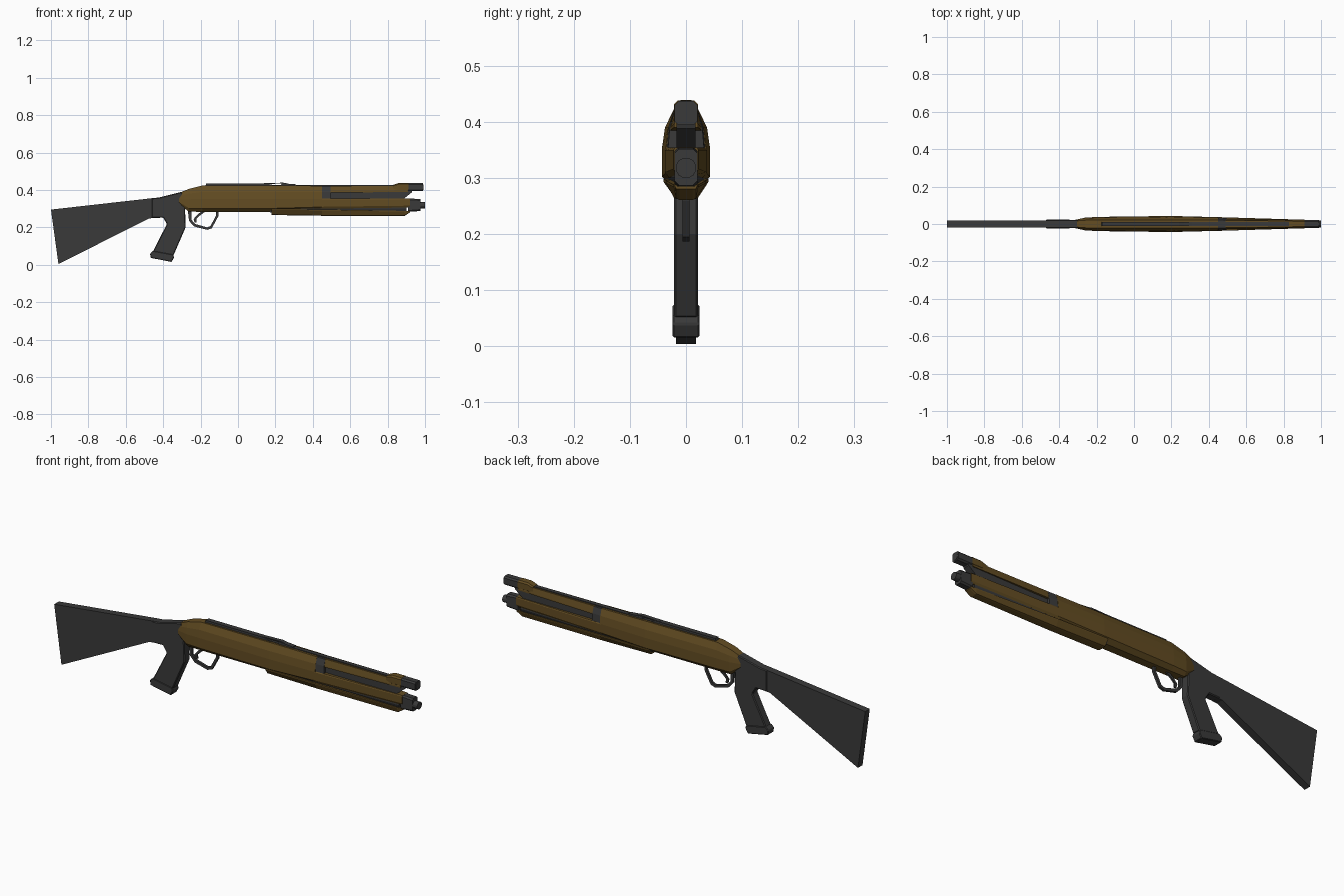
import bpy, bmesh, math


def material(name, rgb):
    m = bpy.data.materials.new(name)
    m.diffuse_color = (*rgb, 1)
    return m


DARK = material("dark grey", (0.042, 0.042, 0.042))
BROWN = material("olive brown", (0.125, 0.073, 0.016))


def finish(name, bm, mat, bevel=0):
    bmesh.ops.recalc_face_normals(bm, faces=bm.faces)
    me = bpy.data.meshes.new(name)
    bm.to_mesh(me)
    bm.free()
    me.materials.append(mat)
    ob = bpy.data.objects.new(name, me)
    bpy.context.collection.objects.link(ob)
    if bevel:
        b = ob.modifiers.new("bevel", 'BEVEL')
        b.width, b.segments, b.limit_method = bevel, 1, 'ANGLE'
    return ob


def plate(name, pts, half, mat, bevel=0):
    """Side profile (x, z) given a thickness along y."""
    bm = bmesh.new()
    a = [bm.verts.new((x, -half, z)) for x, z in pts]
    b = [bm.verts.new((x, half, z)) for x, z in pts]
    bm.faces.new(a)
    bm.faces.new(b[::-1])
    for i in range(len(pts)):
        j = (i + 1) % len(pts)
        bm.faces.new((a[i], a[j], b[j], b[i]))
    return finish(name, bm, mat, bevel)


def loft(name, sections, mat):
    """Sections (x, half profile [(y, z)] from top to bottom), mirrored over y."""
    bm = bmesh.new()
    rings = []
    for x, half in sections:
        full = half + [(-y, z) for y, z in reversed(half)]
        rings.append([bm.verts.new((x, y, z)) for y, z in full])
    for r, s in zip(rings, rings[1:]):
        for i in range(len(r)):
            j = (i + 1) % len(r)
            bm.faces.new((r[i], r[j], s[j], s[i]))
    bm.faces.new(rings[0])
    bm.faces.new(rings[-1])
    return finish(name, bm, mat)


def tube(name, x0, x1, z, r, mat, n=12):
    prof = [(r * math.sin(math.pi * (i + .5) / (n / 2)),
             z + r * math.cos(math.pi * (i + .5) / (n / 2))) for i in range(n // 2)]
    return loft(name, [(x0, prof), (x1, prof)], mat)


def box_profile(half, z0, z1, c):
    return [(half - c, z1), (half, z1 - c), (half, z0 + c), (half - c, z0)]


# Stock and pistol grip
plate("stock", [(-1, .295), (-.45, .357), (-.45, .25), (-.475, .248), (-.96, .004)], .018, DARK)
plate("grip", [(-.46, .356), (-.42, .36), (-.30, .39), (-.27, .32), (-.283, .30),
               (-.28, .2), (-.345, .05), (-.455, .07), (-.38, .218),
               (-.40, .252), (-.46, .25)], .0215, DARK, .004)
plate("grip_base", [(-.455, .075), (-.47, .06), (-.467, .037), (-.355, .015),
                    (-.342, .04), (-.347, .055)], .024, DARK, .003)


# Receiver with faceted cross-section
def body(w, top, shoulder, waist, low, bottom, tw, bw):
    return [(tw, top), (w * .87, shoulder), (w, waist), (w, low), (bw, bottom)]


loft("receiver", [
    (-.315, body(.022, .384, .37, .35, .335, .322, .016, .016)),
    (-.262, body(.034, .406, .38, .35, .302, .284, .02, .02)),
    (-.19, body(.038, .424, .39, .352, .302, .283, .021, .02)),
    (.2, body(.043, .424, .39, .352, .302, .283, .021, .02)),
    (.45, body(.0365, .422, .39, .352, .309, .292, .021, .02))], BROWN)

# Top rail, rear sight and its thin bridge
plate("top_rail", [(-.175, .418), (-.17, .435), (.15, .435), (.185, .427), (.185, .418)], .012, DARK)
plate("sight_bridge", [(.14, .432), (.14, .436), (.24, .439), (.27, .434), (.235, .434)], .010, DARK)
plate("front_rail", [(.225, .418), (.235, .436), (.31, .43), (.31, .418)], .012, DARK)
plate("barrel_rib", [(.17, .415), (.17, .426), (.84, .426), (.84, .415)], .010, DARK)

# Front end: dark collar, core, brown shroud and side rails
loft("collar", [(.45, [(.021, .421), (.031, .39), (.034, .353), (.034, .31)]),
                (.495, [(.020, .421), (.029, .39), (.032, .353), (.032, .31)])], DARK)
plate("front_core", [(.47, .405), (.935, .405), (.93, .388), (.885, .352), (.885, .3), (.47, .3)], .017, DARK)
loft("barrel_shroud", [(.49, [(.019, .422), (.028, .39), (.028, .385)]),
                       (.91, [(.016, .422), (.021, .397), (.021, .39)])], BROWN)
loft("side_rail", [(.44, [(.034, .354), (.037, .35), (.037, .31), (.03, .30)]),
                   (.92, [(.02, .354), (.0225, .35), (.0225, .316), (.018, .306)])], BROWN)

# Pump handle below, with dark groove between
loft("pump_groove", [(.17, [(.036, .312), (.036, .30), (.022, .28)]),
                     (.90, [(.018, .316), (.019, .30), (.017, .28)])], DARK)
loft("pump_handle", [(.178, [(.040, .298), (.040, .293), (.022, .268), (.013, .266)]),
                     (.45, [(.036, .296), (.036, .291), (.021, .264), (.013, .262)]),
                     (.89, [(.022, .288), (.022, .284), (.018, .264), (.012, .261)]),
                     (.92, [(.020, .288), (.020, .286), (.018, .281), (.012, .28)])], BROWN)

# Muzzle ends
p = box_profile(.0205, .394, .437, .007)
q = box_profile(.0215, .394, .438, .007)
loft("front_sight_base", [(.83, box_profile(.02, .394, .427, .005)), (.86, q), (.912, q)], BROWN)
loft("barrel_tip", [(.905, p), (.99, p)], DARK)
tube("muzzle", .98, .992, .414, .016, DARK)
m = box_profile(.0205, .284, .354, .006)
loft("magazine_cap", [(.91, m), (.975, box_profile(.0205, .287, .352, .008))], DARK)
tube("magazine_tip", .97, 1.0, .318, .0185, DARK)

# Trigger and guard
plate("trigger_guard", [
    (-.268, .288), (-.262, .235), (-.235, .205), (-.165, .187), (-.14, .195), (-.105, .26), (-.105, .288),
    (-.118, .288), (-.118, .262), (-.147, .207), (-.166, .2), (-.228, .218), (-.249, .24), (-.25, .288)],
    .006, DARK)
plate("trigger", [(-.19, .288), (-.215, .27), (-.237, .245), (-.232, .225), (-.221, .226),
                  (-.223, .245), (-.205, .262), (-.17, .288)], .004, DARK)
